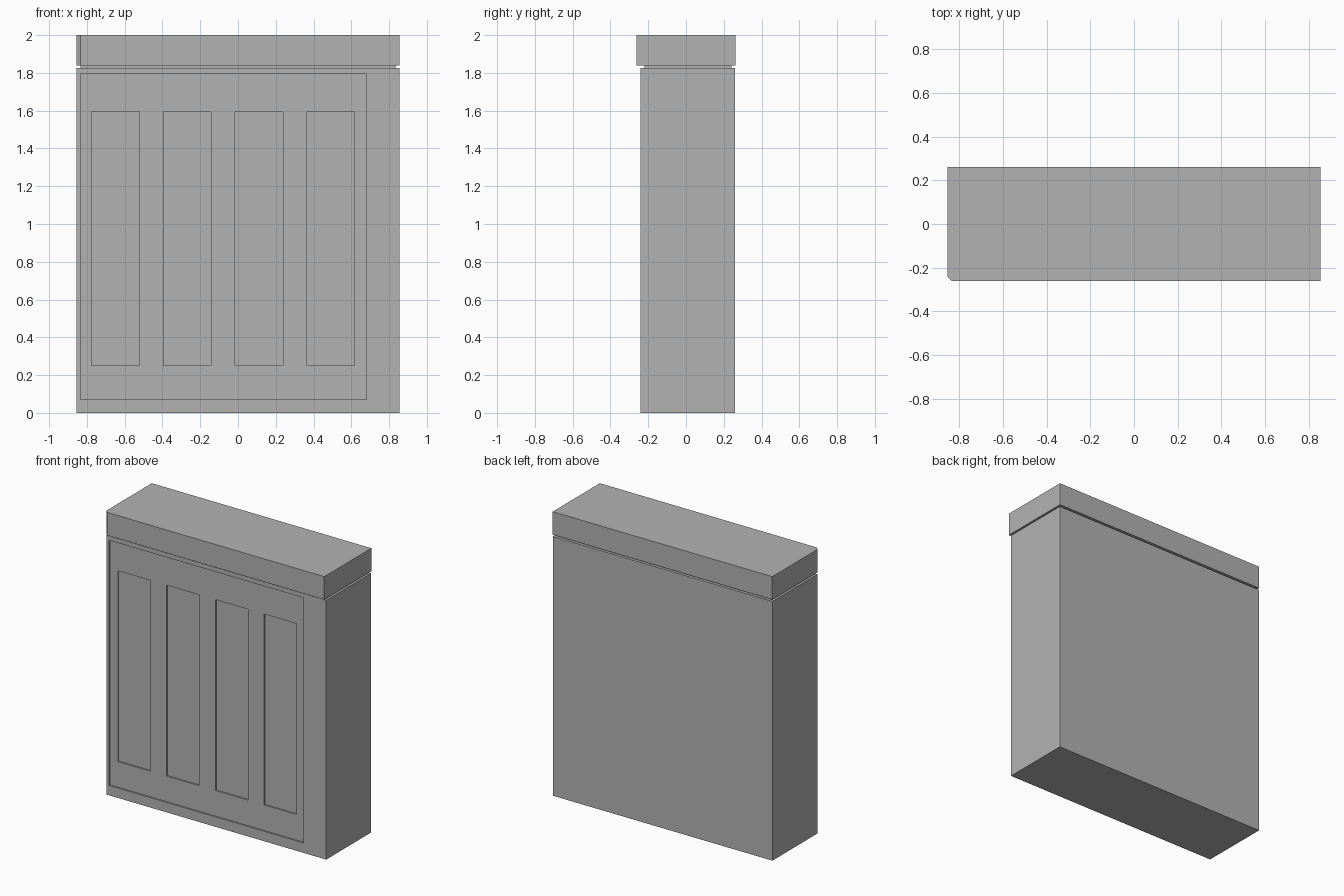
import bpy, bmesh

if "Cube" in bpy.data.objects:
    bpy.data.objects.remove(bpy.data.objects["Cube"])

grey = bpy.data.materials.new("plain grey")
grey.diffuse_color = (0.45, 0.45, 0.45, 1)
grey.use_nodes = True
grey.node_tree.nodes["Principled BSDF"].inputs["Base Color"].default_value = grey.diffuse_color


def boxes(name, bounds):
    """One object made of axis-aligned boxes (x0, x1, y0, y1, z0, z1)."""
    bm = bmesh.new()
    for x0, x1, y0, y1, z0, z1 in bounds:
        for v in bmesh.ops.create_cube(bm, size=1)["verts"]:
            v.co = (x1 if v.co.x > 0 else x0,
                    y1 if v.co.y > 0 else y0,
                    z1 if v.co.z > 0 else z0)
    mesh = bpy.data.meshes.new(name)
    bm.to_mesh(mesh)
    bm.free()
    mesh.materials.append(grey)
    obj = bpy.data.objects.new(name, mesh)
    bpy.context.collection.objects.link(obj)
    return obj


def cut(target, cutter):
    """Subtract the cutter, apply the cut and drop the cutter."""
    mod = target.modifiers.new("cut", 'BOOLEAN')
    mod.operation = 'DIFFERENCE'
    mod.solver = 'EXACT'
    mod.object = cutter
    bpy.context.view_layer.objects.active = target
    bpy.ops.object.modifier_apply(modifier=mod.name)
    bpy.data.objects.remove(cutter)


# Cabinet body
FRONT = -0.24
body = boxes("cabinet_body", [(-0.855, 0.855, FRONT, 0.26, 0, 1.825)])

# Shallow door field, then four deeper door panels
cut(body, boxes("door_field_cutter",
                [(-0.835, 0.68, FRONT - 0.1, FRONT + 0.01, 0.07, 1.795)]))
cut(body, boxes("door_panel_cutter",
                [(x, x + 0.253, FRONT - 0.1, FRONT + 0.02, 0.25, 1.593)
                 for x in (-0.775 + 0.38 * i for i in range(4))]))

# Shadow gap under the top
boxes("shadow_gap", [(-0.835, 0.835, -0.22, 0.24, 1.825, 1.838)])

# Thick top with one clipped front corner
top = boxes("top_slab", [(-0.855, 0.855, -0.262, 0.262, 1.838, 2.0)])
bm = bmesh.new()
bm.from_mesh(top.data)
corner = [e for e in bm.edges
          if all(v.co.x < 0 and v.co.y < 0 for v in e.verts)]
bmesh.ops.bevel(bm, geom=corner, offset=0.02, segments=1, affect='EDGES')
bm.to_mesh(top.data)
bm.free()
